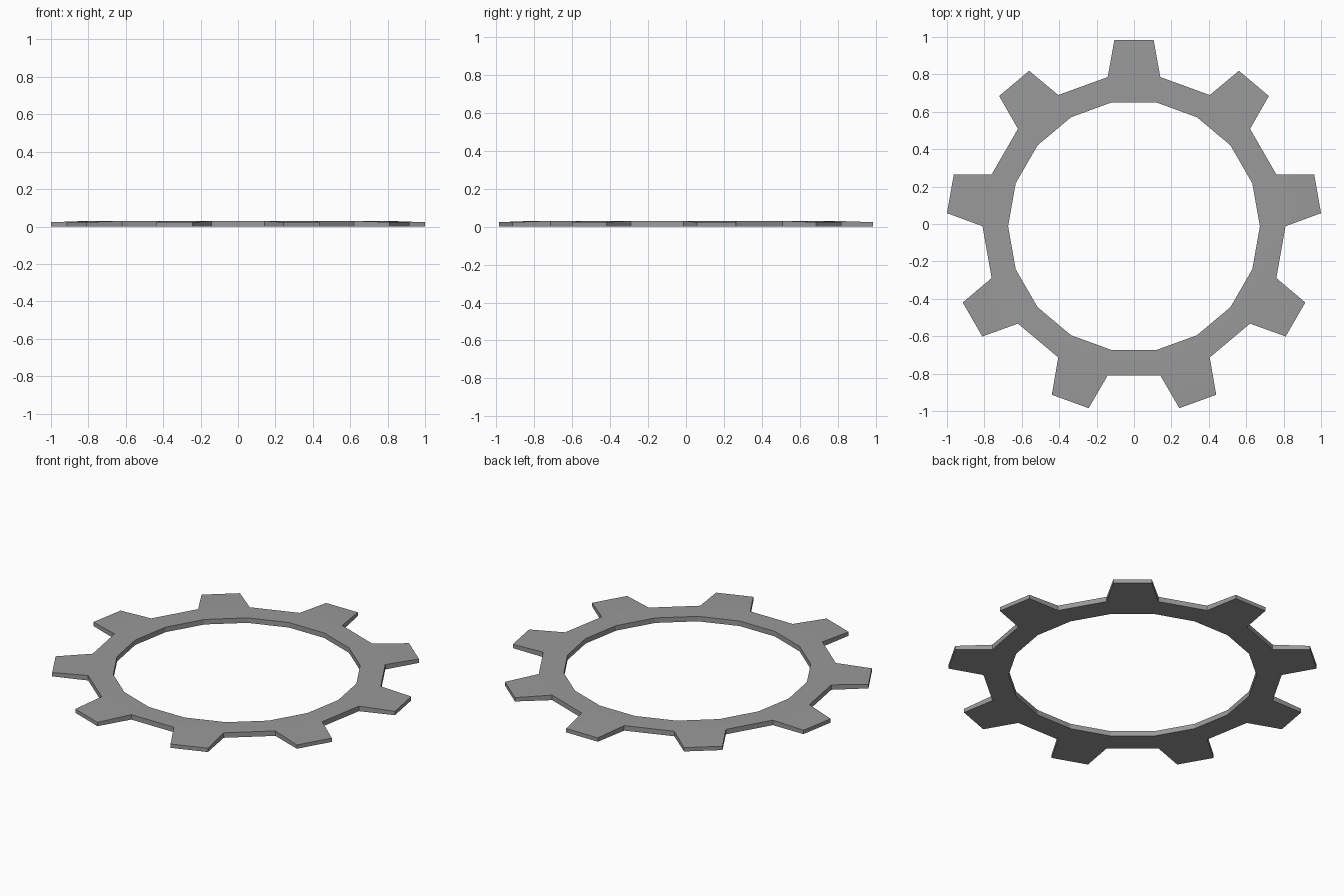
import bpy
import bmesh
from math import sin, cos, radians

cube = bpy.data.objects.get("Cube")
if cube:
    bpy.data.objects.remove(cube, do_unlink=True)

TEETH = 9
STEP = 360 / (2 * TEETH)
INNER, ROOT, TIP = 0.673, 0.81, 1.0025
THICK, TIP_THICK = 0.03, 0.023
CENTRE_Y = -0.012

# Plain grey metal
grey = bpy.data.materials.new("grey metal")
grey.use_nodes = True
colour = (0.32, 0.32, 0.32, 1)
grey.diffuse_color = colour
grey.node_tree.nodes["Principled BSDF"].inputs["Base Color"].default_value = colour

bm = bmesh.new()


def pair(radius, angle, height):
    """Bottom and top vertex at an angle measured from the back."""
    a = radians(angle)
    x, y = radius * sin(a), radius * cos(a) + CENTRE_Y
    return bm.verts.new((x, y, 0)), bm.verts.new((x, y, height))


def wall(a, b):
    bm.faces.new((a[0], b[0], b[1], a[1]))


def caps(*pairs):
    for level in (0, 1):
        bm.faces.new([p[level] for p in pairs])


# Ring corners
count = 2 * TEETH
inner = [pair(INNER, (i - 0.5) * STEP, THICK) for i in range(count)]
root = [pair(ROOT, (i - 0.5) * STEP, THICK) for i in range(count)]

# Ring segments, with a tapering tooth on every second one
for i in range(count):
    j = (i + 1) % count
    caps(inner[i], root[i], root[j], inner[j])
    wall(inner[j], inner[i])
    if i % 2:
        wall(root[i], root[j])
    else:
        left = pair(TIP, i * STEP - 6, TIP_THICK)
        right = pair(TIP, i * STEP + 6, TIP_THICK)
        caps(root[i], left, right, root[j])
        wall(root[i], left)
        wall(left, right)
        wall(right, root[j])

bmesh.ops.recalc_face_normals(bm, faces=bm.faces)
mesh = bpy.data.meshes.new("gear_ring")
bm.to_mesh(mesh)
bm.free()
mesh.materials.append(grey)
gear = bpy.data.objects.new("gear_ring", mesh)
bpy.context.collection.objects.link(gear)

# Soft shading on the faces, sharp rims
bpy.context.view_layer.objects.active = gear
gear.select_set(True)
bpy.ops.object.shade_smooth_by_angle(angle=radians(15))
